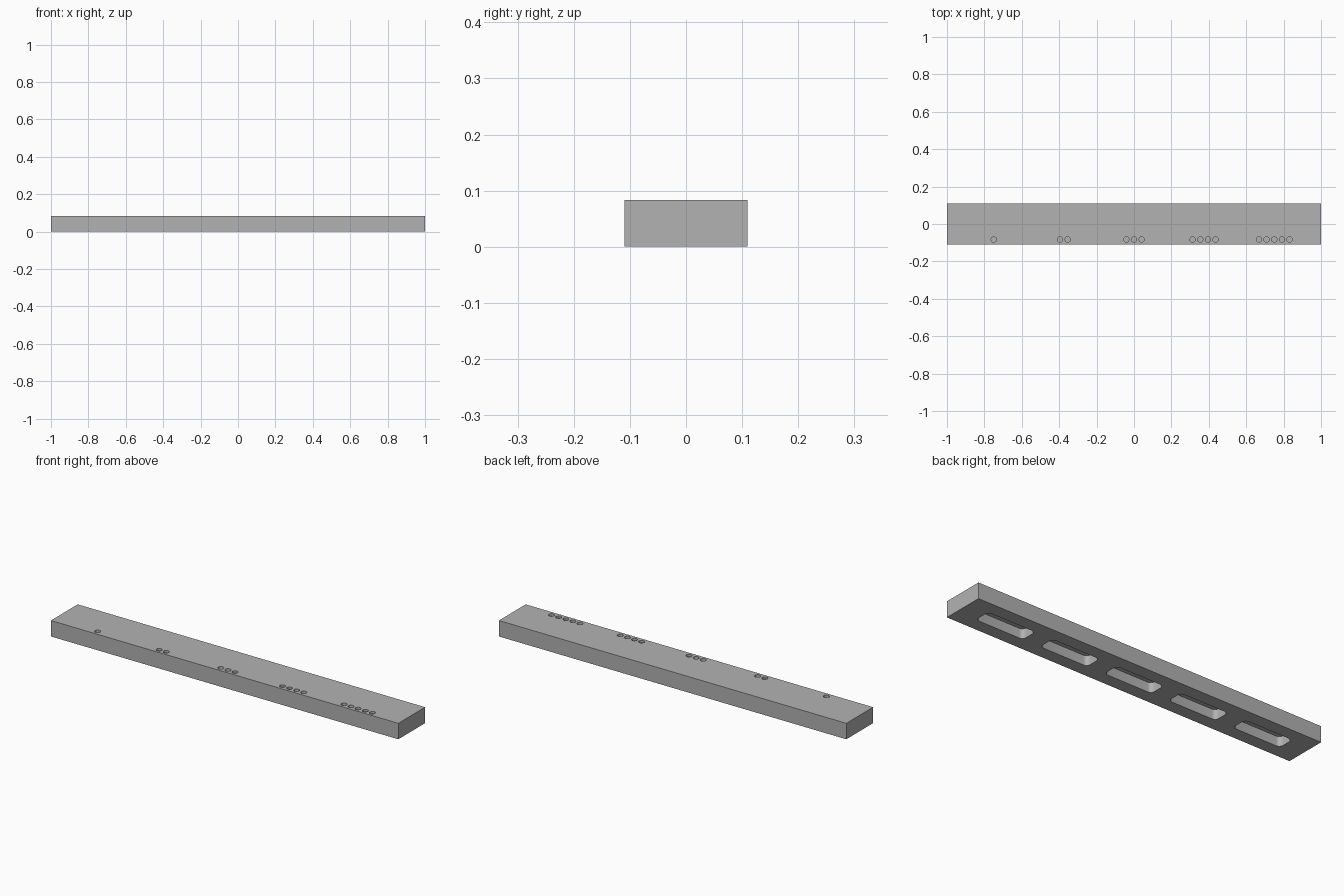
import bpy, bmesh, math
from mathutils import Matrix, Vector

if "Cube" in bpy.data.objects:
    bpy.data.objects.remove(bpy.data.objects["Cube"])

LENGTH, WIDTH, HEIGHT = 2.0, 0.22, 0.083
PITCH = 0.375                                        # distance between stations
POCKET = (0.275, 0.086, 0.05, 0.022)                 # length, width, depth, corner radius
DOT_R, DOT_DEPTH, DOT_GAP, DOT_Y = 0.0145, 0.012, 0.041, -0.083


def box(bm, size, centre):
    m = Matrix.Translation(centre) @ Matrix.Diagonal((*size, 1))
    return bmesh.ops.create_cube(bm, size=1, matrix=m)["verts"]


def make_object(name, bm):
    bmesh.ops.recalc_face_normals(bm, faces=bm.faces)
    mesh = bpy.data.meshes.new(name)
    bm.to_mesh(mesh)
    bm.free()
    ob = bpy.data.objects.new(name, mesh)
    bpy.context.collection.objects.link(ob)
    return ob


grey = bpy.data.materials.new("plain grey")
grey.diffuse_color = (0.448, 0.448, 0.448, 1)
grey.use_nodes = True
grey.node_tree.nodes["Principled BSDF"].inputs["Base Color"].default_value = grey.diffuse_color

# Bar body
bm = bmesh.new()
box(bm, (LENGTH, WIDTH, HEIGHT), (0, 0, HEIGHT / 2))
bar = make_object("bar", bm)
bar.data.materials.append(grey)

# Cutters: rounded pockets below, counting dots on top (one to five)
bm = bmesh.new()
pl, pw, pd, pr = POCKET
for i in range(5):
    x = (i - 2) * PITCH
    verts = box(bm, (pl, pw, pd * 2), (x, 0, 0))
    upright = [e for e in {e for v in verts for e in v.link_edges}
               if abs(e.verts[0].co.z - e.verts[1].co.z) > pd]
    bmesh.ops.bevel(bm, geom=upright, offset=pr, segments=6, profile=0.5, affect='EDGES')
    for k in range(i + 1):
        bmesh.ops.create_cone(
            bm, cap_ends=True, segments=24, radius1=DOT_R, radius2=DOT_R, depth=DOT_DEPTH * 2,
            matrix=Matrix.Translation((x + (k - i / 2) * DOT_GAP, DOT_Y, HEIGHT)))
cutter = make_object("recess_cutter", bm)
cutter.data.materials.append(grey)
cutter.hide_render = True

# Cut the recesses and keep the finished mesh
mod = bar.modifiers.new("recesses", 'BOOLEAN')
mod.operation, mod.solver, mod.object = 'DIFFERENCE', 'EXACT', cutter
bpy.context.view_layer.objects.active = bar
bar.select_set(True)
cutter.select_set(False)
bpy.ops.object.modifier_apply(modifier=mod.name)
bpy.data.objects.remove(cutter)
bpy.ops.object.shade_smooth_by_angle(angle=math.radians(30))
